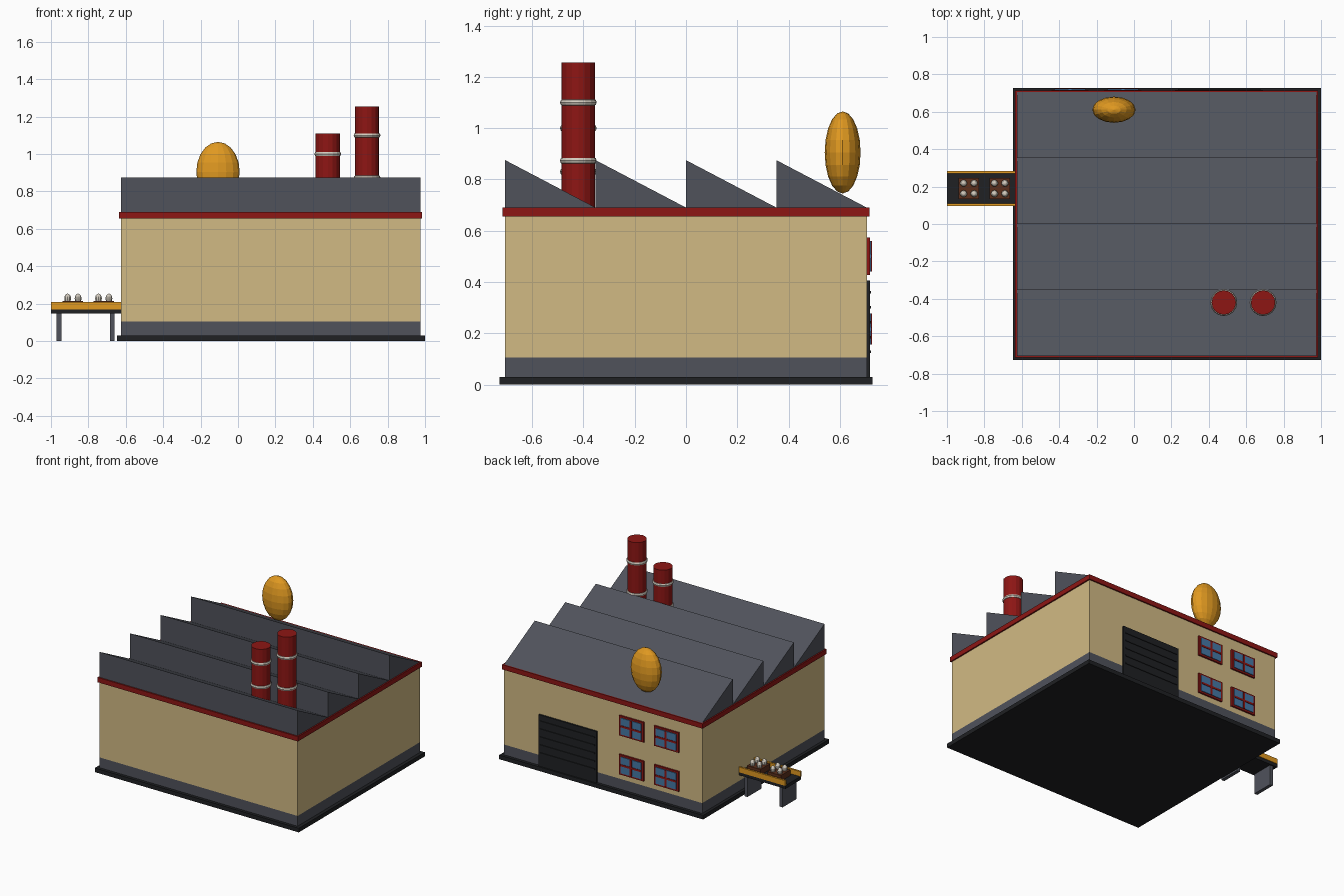
import bpy
import bmesh
from math import pi

if "Cube" in bpy.data.objects:
    bpy.data.objects.remove(bpy.data.objects["Cube"])


def mat(name, r, g, b):
    m = bpy.data.materials.new(name)
    m.diffuse_color = (r, g, b, 1)
    m.use_nodes = True
    m.node_tree.nodes["Principled BSDF"].inputs["Base Color"].default_value = m.diffuse_color
    return m


BEIGE = mat("beige", 0.64, 0.49, 0.23)
SLATE = mat("slate", 0.08, 0.085, 0.105)
BLACK = mat("black", 0.014, 0.015, 0.017)
RED = mat("red", 0.27, 0.008, 0.007)
GOLD = mat("gold", 0.75, 0.32, 0.015)
GLASS = mat("glass", 0.06, 0.19, 0.38)
BROWN = mat("brown", 0.11, 0.03, 0.012)
PALE = mat("pale", 0.65, 0.6, 0.52)


def finish(name, bm, material):
    bmesh.ops.recalc_face_normals(bm, faces=bm.faces)
    me = bpy.data.meshes.new(name)
    bm.to_mesh(me)
    bm.free()
    me.materials.append(material)
    ob = bpy.data.objects.new(name, me)
    bpy.context.collection.objects.link(ob)
    return ob


def box(name, x, y, z, material):
    """Box from (min, max) pairs."""
    bm = bmesh.new()
    bmesh.ops.create_cube(bm, size=1)
    for v in bm.verts:
        v.co = [(lo + hi) / 2 + c * (hi - lo) for c, (lo, hi) in zip(v.co, (x, y, z))]
    return finish(name, bm, material)


def egg(name, centre, radii, segs, rings, material):
    bm = bmesh.new()
    bmesh.ops.create_uvsphere(bm, u_segments=segs, v_segments=rings, radius=1)
    bmesh.ops.scale(bm, vec=radii, verts=bm.verts)
    ob = finish(name, bm, material)
    ob.location = centre
    return ob


# Building body
X = (-0.625, 0.975)
Y = (-0.705, 0.705)
box("ground_slab", (-0.647, 1.0), (-0.727, 0.727), (0, 0.03), BLACK)
box("plinth", X, Y, (0.03, 0.105), SLATE)
box("walls", X, Y, (0.105, 0.655), BEIGE)
box("cornice", (-0.635, 0.985), (-0.715, 0.715), (0.655, 0.69), RED)

# Sawtooth roof: steep face to the front, slope falling to the back
step = (Y[1] - Y[0]) / 4
for i in range(4):
    y0 = Y[0] + i * step
    bm = bmesh.new()
    face = bm.faces.new([bm.verts.new((X[0], y, z)) for y, z in
                         ((y0, 0.69), (y0 + step, 0.69), (y0, 0.875))])
    ext = bmesh.ops.extrude_face_region(bm, geom=[face])
    bmesh.ops.translate(bm, vec=(X[1] - X[0], 0, 0),
                        verts=[g for g in ext["geom"] if isinstance(g, bmesh.types.BMVert)])
    finish(f"roof_tooth_{i + 1}", bm, SLATE)

# Chimneys with pale rings
for label, x, top, bands in (("short", 0.48, 1.11, (0.83, 1.0)),
                             ("tall", 0.69, 1.255, (0.873, 1.1))):
    bm = bmesh.new()
    bmesh.ops.create_cone(bm, cap_ends=True, segments=16, radius1=0.065,
                          radius2=0.065, depth=top - 0.69)
    ob = finish(f"{label}_chimney", bm, RED)
    ob.location = (x, -0.42, (top + 0.69) / 2)
    for z in bands:
        bpy.ops.mesh.primitive_torus_add(major_segments=16, minor_segments=8,
                                         major_radius=0.058, minor_radius=0.014,
                                         location=(x, -0.42, z))
        ring = bpy.context.object
        ring.name = f"{label}_chimney_ring"
        ring.data.materials.append(PALE)

# Large golden egg resting on the back roof slope
egg("golden_egg", (-0.107, 0.611, 0.905), (0.116, 0.07, 0.16), 16, 10, GOLD)

# Roller door on the back wall
box("roller_door", (0.22, 0.69), (0.70, 0.717), (0.03, 0.405), BLACK)
for i in range(5):
    z = 0.127 + i * 0.058
    box("door_slat", (0.235, 0.675), (0.71, 0.722), (z - 0.005, z + 0.005), BLACK)

# Windows on the back wall
for x in (-0.342, -0.06):
    for z in (0.216, 0.5):
        box("window_frame", (x - 0.1, x + 0.1), (0.70, 0.717), (z - 0.073, z + 0.073), RED)
        box("window_glass", (x - 0.083, x + 0.083), (0.71, 0.722), (z - 0.06, z + 0.06), GLASS)
        box("window_mullion", (x - 0.008, x + 0.008), (0.71, 0.725), (z - 0.06, z + 0.06), RED)
        box("window_transom", (x - 0.083, x + 0.083), (0.71, 0.725), (z - 0.007, z + 0.007), RED)

# Conveyor on the left side
CY = 0.19
box("conveyor_belt", (-1.0, -0.62), (CY - 0.09, CY + 0.09), (0.147, 0.172), BLACK)
for s in (-1, 1):
    y = CY + s * 0.087
    box("conveyor_rail", (-1.0, -0.62), (y - 0.007, y + 0.007), (0.17, 0.208), GOLD)
for x in (-0.957, -0.673):
    box("conveyor_leg", (x - 0.0125, x + 0.0125), (CY - 0.08, CY + 0.08), (0, 0.147), SLATE)

# Egg trays
for x in (-0.883, -0.718):
    box("egg_tray", (x - 0.054, x + 0.054), (CY - 0.055, CY + 0.055), (0.172, 0.214), BROWN)
    for dx in (-0.028, 0.028):
        for dy in (-0.028, 0.028):
            egg("tray_egg", (x + dx, CY + dy, 0.228), (0.019, 0.019, 0.026), 10, 8, PALE)
